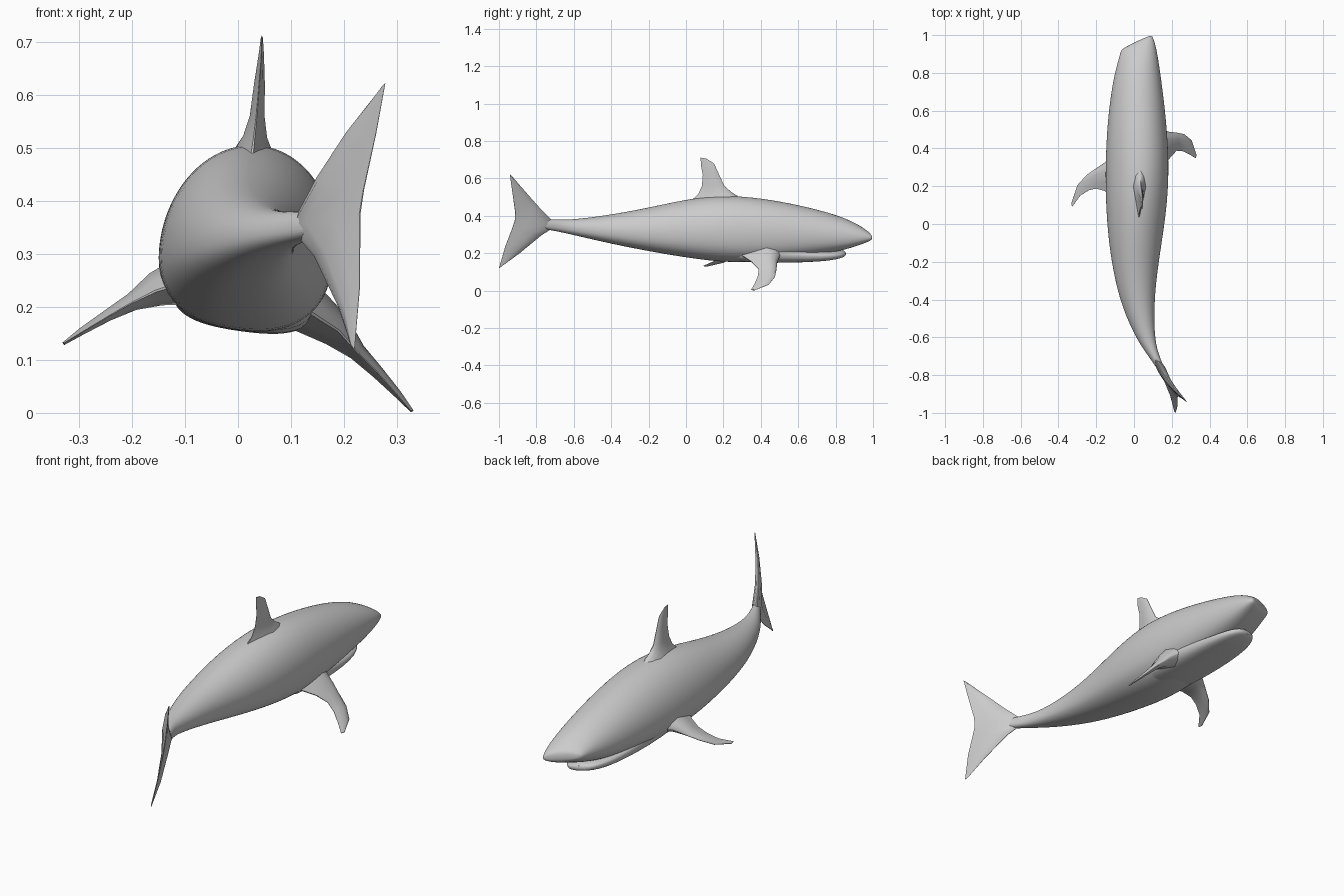
import bpy, bmesh, math
from mathutils import Vector

ROLL = math.radians(-8)   # the body leans to its right
YAW = 0.47                # cross-sections are skewed by the swimming pose


def loft(name, rings, subdiv=0, angle=50):
    """Skin a list of closed rings and cap both ends."""
    bm = bmesh.new()
    vs = [[bm.verts.new(p) for p in ring] for ring in rings]
    n = len(vs[0])
    for a, b in zip(vs, vs[1:]):
        for i in range(n):
            j = (i + 1) % n
            bm.faces.new((a[i], a[j], b[j], b[i]))
    bm.faces.new(vs[0][::-1])
    bm.faces.new(vs[-1])
    bmesh.ops.recalc_face_normals(bm, faces=bm.faces)
    me = bpy.data.meshes.new(name)
    bm.to_mesh(me)
    bm.free()
    ob = bpy.data.objects.new(name, me)
    bpy.context.collection.objects.link(ob)
    bpy.ops.object.select_all(action='DESELECT')
    ob.select_set(True)
    bpy.context.view_layer.objects.active = ob
    bpy.ops.object.shade_smooth_by_angle(angle=math.radians(angle))
    if subdiv:
        m = ob.modifiers.new("smooth", 'SUBSURF')
        m.levels = m.render_levels = subdiv
    return ob


def section(y, cx, w, top, bot, mid=0.42, up=2.0, low=2.4, yaw=YAW, n=28):
    """Egg-shaped body section, rolled and skewed."""
    zm = bot + (top - bot) * mid
    ring = []
    for i in range(n):
        t = 2 * math.pi * i / n
        c, s = math.cos(t), math.sin(t)
        e = up if s >= 0 else low
        u = w * math.copysign(abs(c) ** (2 / e), c)
        v = (top - zm if s >= 0 else zm - bot) * math.copysign(abs(s) ** (2 / e), s)
        x = u * math.cos(ROLL) - v * math.sin(ROLL)
        z = u * math.sin(ROLL) + v * math.cos(ROLL)
        ring.append((cx + x, y + yaw * u, zm + z))
    return ring


def fin(name, stations):
    """Fin from (leading point, trailing point, thickness) stations, lens-shaped section."""
    prof = [(0, 0.1), (0.12, 0.65), (0.35, 1), (0.7, 0.55), (1, 0.06)]
    mids = [(Vector(a) + Vector(b)) / 2 for a, b, _ in stations]
    rings = []
    for k, (a, b, t) in enumerate(stations):
        a, b = Vector(a), Vector(b)
        span = mids[min(k + 1, len(mids) - 1)] - mids[max(k - 1, 0)]
        nrm = (b - a).cross(span).normalized() * t / 2
        up = [a.lerp(b, f) + nrm * h for f, h in prof]
        dn = [a.lerp(b, f) - nrm * h for f, h in reversed(prof)]
        rings.append(up + dn)
    return loft(name, rings)


# body: y, centre x, half width, top z, bottom z
body = [
    (0.967, 0.014, 0.078, 0.315, 0.278), (0.95, 0.014, 0.086, 0.332, 0.265),
    (0.90, 0.014, 0.102, 0.366, 0.245), (0.80, 0.008, 0.124, 0.41, 0.212),
    (0.60, 0.008, 0.15, 0.462, 0.182), (0.40, 0.013, 0.164, 0.498, 0.157),
    (0.20, 0.018, 0.168, 0.515, 0.15), (0.0, 0.018, 0.155, 0.488, 0.176),
    (-0.20, 0.015, 0.125, 0.442, 0.21), (-0.40, 0.022, 0.087, 0.406, 0.25),
    (-0.60, 0.062, 0.044, 0.379, 0.297), (-0.70, 0.106, 0.021, 0.381, 0.32),
    (-0.80, 0.162, 0.014, 0.378, 0.335),
]
loft("body", [section(*s) for s in body], 2, 80)

# lower jaw, a rounded plate under the snout
jaw = [
    (0.85, -0.002, 0.03, 0.212, 0.19), (0.835, 0.0, 0.062, 0.22, 0.182),
    (0.79, 0.003, 0.092, 0.226, 0.17), (0.70, 0.007, 0.115, 0.23, 0.16),
    (0.55, 0.01, 0.132, 0.25, 0.154), (0.38, 0.014, 0.14, 0.28, 0.152),
    (0.15, 0.018, 0.13, 0.28, 0.165),
]
loft("lower_jaw", [section(*s, mid=0.55, low=2.6, yaw=0.25) for s in jaw], 1, 60)

# dorsal fin
fin("dorsal_fin", [
    ((0.03, 0.32, 0.48), (0.025, 0.02, 0.475), 0.09),
    ((0.034, 0.245, 0.525), (0.03, 0.065, 0.515), 0.045),
    ((0.037, 0.205, 0.56), (0.035, 0.085, 0.56), 0.028),
    ((0.041, 0.175, 0.625), (0.04, 0.09, 0.62), 0.02),
    ((0.044, 0.15, 0.68), (0.044, 0.08, 0.67), 0.01),
    ((0.045, 0.11, 0.705), (0.045, 0.078, 0.712), 0.004),
])

# pectoral fins
fin("right_pectoral_fin", [
    ((0.12, 0.51, 0.205), (0.12, 0.28, 0.20), 0.10),
    ((0.185, 0.488, 0.155), (0.19, 0.35, 0.155), 0.065),
    ((0.225, 0.484, 0.115), (0.225, 0.388, 0.115), 0.034),
    ((0.265, 0.476, 0.075), (0.26, 0.385, 0.08), 0.024),
    ((0.305, 0.443, 0.033), (0.295, 0.368, 0.04), 0.015),
    ((0.33, 0.37, 0.003), (0.326, 0.348, 0.004), 0.006),
])
fin("left_pectoral_fin", [
    ((-0.09, 0.39, 0.255), (-0.09, 0.12, 0.25), 0.10),
    ((-0.155, 0.325, 0.235), (-0.155, 0.175, 0.23), 0.065),
    ((-0.20, 0.295, 0.21), (-0.20, 0.188, 0.208), 0.034),
    ((-0.25, 0.26, 0.183), (-0.24, 0.178, 0.185), 0.022),
    ((-0.30, 0.205, 0.152), (-0.285, 0.15, 0.158), 0.014),
    ((-0.33, 0.115, 0.13), (-0.328, 0.09, 0.132), 0.006),
])

# crescent tail, lower tip to upper tip
fin("tail_fin", [
    ((0.213, -0.99, 0.128), (0.22, -1.0, 0.12), 0.004),
    ((0.19, -0.89, 0.20), (0.23, -0.965, 0.24), 0.018),
    ((0.145, -0.775, 0.295), (0.23, -0.93, 0.33), 0.03),
    ((0.10, -0.69, 0.35), (0.23, -0.915, 0.375), 0.045),
    ((0.15, -0.785, 0.445), (0.237, -0.913, 0.42), 0.03),
    ((0.205, -0.86, 0.53), (0.26, -0.928, 0.525), 0.018),
    ((0.273, -0.933, 0.615), (0.278, -0.942, 0.622), 0.004),
])
